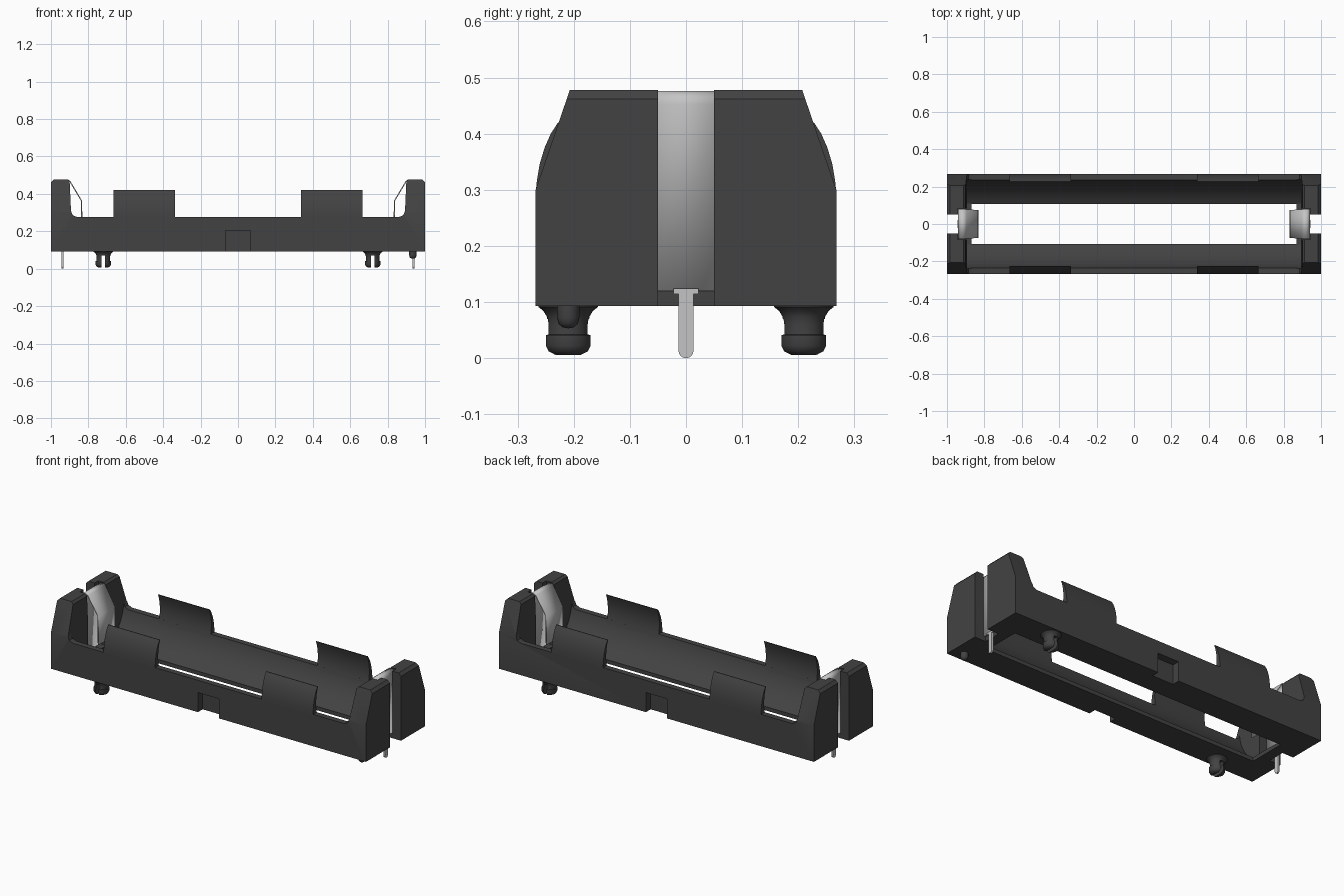
import bpy, bmesh, math
from mathutils import Vector

if "Cube" in bpy.data.objects:
    bpy.data.objects.remove(bpy.data.objects["Cube"])


def material(name, value, metallic=0.0):
    m = bpy.data.materials.new(name)
    m.use_nodes = True
    col = (value, value, value, 1)
    m.diffuse_color = col
    m.node_tree.nodes["Principled BSDF"].inputs["Base Color"].default_value = col
    return m


PLASTIC = material("dark plastic", 0.055)
METAL = material("light metal", 0.55)


def finish(name, bm, mat):
    bmesh.ops.recalc_face_normals(bm, faces=bm.faces)
    me = bpy.data.meshes.new(name)
    bm.to_mesh(me)
    bm.free()
    ob = bpy.data.objects.new(name, me)
    bpy.context.collection.objects.link(ob)
    me.materials.append(mat)
    return ob


def activate(ob):
    bpy.ops.object.select_all(action='DESELECT')
    ob.select_set(True)
    bpy.context.view_layer.objects.active = ob


def smooth(ob, angle=25):
    activate(ob)
    bpy.ops.object.shade_smooth_by_angle(angle=math.radians(angle))


def prism(name, pts, axis, a, b, mat=PLASTIC):
    """Extrude a closed profile along x (points are y,z) or y (points are x,z)."""
    bm = bmesh.new()
    place = (lambda p, t: (t, p[0], p[1])) if axis == 'x' else (lambda p, t: (p[0], t, p[1]))
    lo = [bm.verts.new(place(p, a)) for p in pts]
    hi = [bm.verts.new(place(p, b)) for p in pts]
    bm.faces.new(lo)
    bm.faces.new(hi)
    n = len(pts)
    for i in range(n):
        j = (i + 1) % n
        bm.faces.new((lo[i], lo[j], hi[j], hi[i]))
    return finish(name, bm, mat)


def box(name, x0, x1, y0, y1, z0, z1, mat=PLASTIC):
    return prism(name, [(y0, z0), (y1, z0), (y1, z1), (y0, z1)], 'x', min(x0, x1), max(x0, x1), mat)


def boolean(ob, cutter, op='DIFFERENCE'):
    cutter.hide_render = True
    mod = ob.modifiers.new("cut", 'BOOLEAN')
    mod.operation, mod.solver, mod.object = op, 'EXACT', cutter
    activate(ob)
    bpy.ops.object.modifier_apply(modifier=mod.name)
    bpy.data.objects.remove(cutter)


def lathe(name, profile, x, y, steps=24):
    """Spin an (r, z) profile around a vertical axis."""
    bm = bmesh.new()
    vs = [bm.verts.new((r, 0, z)) for r, z in profile]
    es = [bm.edges.new(e) for e in zip(vs, vs[1:])]
    bmesh.ops.spin(bm, geom=vs + es, cent=(0, 0, 0), axis=(0, 0, 1),
                   angle=math.tau, steps=steps)
    bmesh.ops.remove_doubles(bm, verts=bm.verts, dist=1e-5)
    bmesh.ops.translate(bm, verts=bm.verts, vec=Vector((x, y, 0)))
    return finish(name, bm, PLASTIC)


def mirrored(half):
    return half + [(-u, v) for u, v in reversed(half)]


# Holder body: side silhouette crossed with the end silhouette
BOTTOM = 0.093
body = prism("holder_body", mirrored([(1, BOTTOM), (1, .462), (.985, .478), (.912, .478),
             (.9, .466), (.893, .31), (.884, .286), (.86, .276)]), 'y', -.3, .3)
boolean(body, prism("end_outline", mirrored([(.268, BOTTOM - .05), (.268, .3), (.207, .478),
        (.2, .5)]), 'x', -1.1, 1.1), 'INTERSECT')

# Round battery channel with a flat floor level, then the open slot through the floor
AXIS_Z, RADIUS = .33, .2415
arc = []
for i in range(13):
    a = math.radians(-63 + 63 * i / 12)
    arc.append((RADIUS * math.cos(a), AXIS_Z + RADIUS * math.sin(a)))
boolean(body, prism("channel", mirrored(arc + [(RADIUS, .6)]), 'x', -.893, .893))
boolean(body, box("floor_opening", -.87, .87, -.107, .107, 0, .3))

# Contact grooves and end slots
for s in (-1, 1):
    boolean(body, box("contact_groove", s * .85, s * .945, -.084, .084, .12, .6))
    boolean(body, box("end_slot", s * .93, s * 1.1, -.05, .05, 0, .6))
    # Finger notch in the middle of each long side
    boolean(body, box("side_notch", -.067, .067, s * .225, s * .35, 0, .205))
smooth(body)

# Curved retaining clips
clip_profile = [(.268, .25), (.268, .295), (.2655, .318), (.261, .345), (.252, .375),
                (.241, .4), (.228, .42)]
for i in range(7):
    z = .42 - .17 * i / 6
    clip_profile.append((math.sqrt(RADIUS ** 2 - (z - AXIS_Z) ** 2), z))
for sx, xn in ((-1, "right"), (1, "left")):
    for sy, yn in ((-1, "front"), (1, "back")):
        x0, x1 = sorted((sx * .338, sx * .665))
        clip = prism(f"{yn}_{xn}_clip", [(sy * y, z) for y, z in clip_profile], 'x', x0, x1)
        smooth(clip)

# Split snap pegs at opposite corners
peg_profile = [(0, .1), (.055, .1), (.053, .091), (.044, .084), (.038, .074), (.036, .06),
               (.036, .042), (.041, .041), (.041, .022), (.036, .012), (.025, .006), (0, .005)]
for s, n in ((-1, "front"), (1, "back")):
    peg = lathe(f"{n}_snap_peg", peg_profile, s * .72, s * .21)
    boolean(peg, box("peg_slit", s * .72 - .009, s * .72 + .009,
                     s * .21 - .1, s * .21 + .1, -.02, .07))
    smooth(peg, 35)

# Small polarity peg
smooth(lathe("polarity_peg", [(0, .1), (.02, .1), (.02, .072), (.017, .061), (.01, .055),
                              (0, .053)], .935, -.21, 16), 40)

# Bent spring contacts: (x, z, half width) along the strip
strip = [(.937, .12, .08), (.937, .452, .08), (.934, .465, .08), (.925, .473, .08),
         (.908, .473, .08), (.898, .466, .078), (.836, .362, .075), (.835, .2, .075)]
for s, n in ((-1, "right"), (1, "left")):
    bm = bmesh.new()
    rows = [[bm.verts.new((s * x, w * k, z)) for k in (-1, 1)] for x, z, w in strip]
    for p, q in zip(rows, rows[1:]):
        bm.faces.new((p[0], p[1], q[1], q[0]))
    contact = finish(f"{n}_spring_contact", bm, METAL)
    mod = contact.modifiers.new("thickness", 'SOLIDIFY')
    mod.thickness, mod.offset = .006, 0
    smooth(contact, 28)

    # Solder pin with a rounded tip and small shoulders
    tip = [(.0135 * math.cos(a), .0135 + .0135 * math.sin(a))
           for a in (math.pi + math.pi * i / 8 for i in range(9))]
    x0, x1 = sorted((s * .933, s * .943))
    prism(f"{n}_solder_pin", tip + [(.0135, .114), (.022, .114), (.022, .124),
          (-.022, .124), (-.022, .114), (-.0135, .114)], 'x', x0, x1, METAL)
